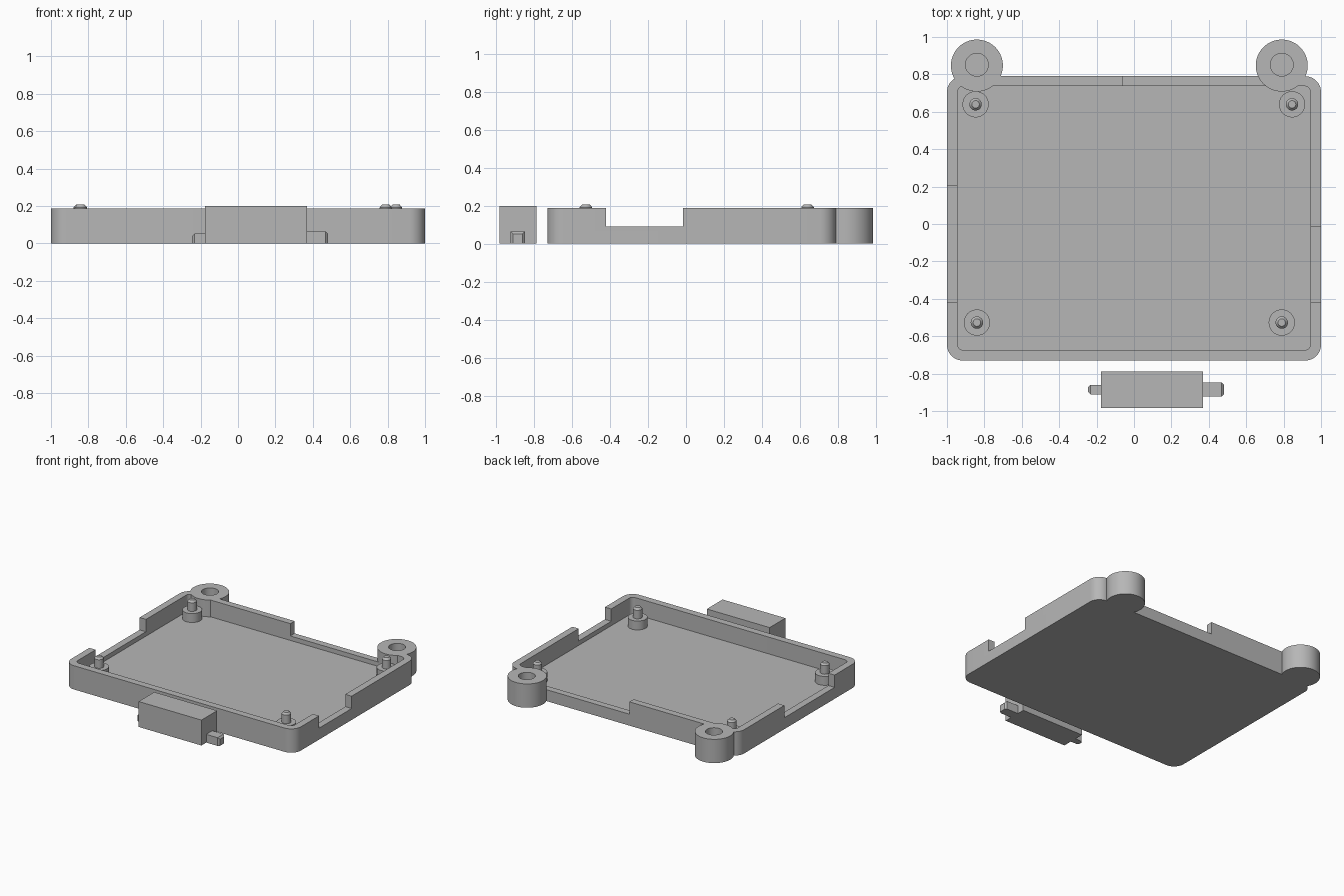
import bpy, bmesh, math

if "Cube" in bpy.data.objects:
    bpy.data.objects.remove(bpy.data.objects["Cube"])

grey = bpy.data.materials.new("plastic grey")
grey.diffuse_color = (0.47, 0.47, 0.47, 1)
grey.use_nodes = True
grey.node_tree.nodes["Principled BSDF"].inputs["Base Color"].default_value = grey.diffuse_color


def add_object(name, bm):
    bmesh.ops.recalc_face_normals(bm, faces=bm.faces)
    mesh = bpy.data.meshes.new(name)
    bm.to_mesh(mesh)
    bm.free()
    mesh.materials.append(grey)
    ob = bpy.data.objects.new(name, mesh)
    bpy.context.collection.objects.link(ob)
    return ob


def rounded_prism(name, x0, x1, y0, y1, z0, z1, r, steps=10):
    """Upright prism with a rounded rectangle outline."""
    bm = bmesh.new()
    corners = [(x1 - r, y1 - r), (x0 + r, y1 - r), (x0 + r, y0 + r), (x1 - r, y0 + r)]
    outline = []
    for i, (cx, cy) in enumerate(corners):
        for k in range(steps + 1):
            a = math.pi / 2 * (i + k / steps)
            outline.append(bm.verts.new((cx + r * math.cos(a), cy + r * math.sin(a), z0)))
    base = bm.faces.new(outline)
    top = bmesh.ops.extrude_face_region(bm, geom=[base])
    verts = [v for v in top["geom"] if isinstance(v, bmesh.types.BMVert)]
    bmesh.ops.translate(bm, verts=verts, vec=(0, 0, z1 - z0))
    return add_object(name, bm)


def box(name, x0, x1, y0, y1, z0, z1):
    bm = bmesh.new()
    bmesh.ops.create_cube(bm, size=1)
    for v in bm.verts:
        v.co = ((x0 + x1) / 2 + v.co.x * (x1 - x0),
                (y0 + y1) / 2 + v.co.y * (y1 - y0),
                (z0 + z1) / 2 + v.co.z * (z1 - z0))
    return add_object(name, bm)


def turned(name, x, y, profile, n=48):
    """Closed solid of revolution from (radius, height) rings."""
    bm = bmesh.new()
    rings = [[bm.verts.new((x + r * math.cos(math.tau * i / n),
                            y + r * math.sin(math.tau * i / n), z)) for i in range(n)]
             for r, z in profile]
    for a, b in zip(rings, rings[1:]):
        for i in range(n):
            j = (i + 1) % n
            bm.faces.new((a[i], a[j], b[j], b[i]))
    bm.faces.new(rings[0])
    bm.faces.new(rings[-1])
    return add_object(name, bm)


def combine(target, tool, operation):
    """Apply a boolean and remove the tool."""
    mod = target.modifiers.new("cut", 'BOOLEAN')
    mod.operation, mod.object, mod.solver = operation, tool, 'EXACT'
    deps = bpy.context.evaluated_depsgraph_get()
    mesh = bpy.data.meshes.new_from_object(target.evaluated_get(deps))
    target.modifiers.clear()
    target.data = mesh
    bpy.data.objects.remove(tool)


def tab(name, x_in, x_out, y0, y1, h):
    """Small tongue with its tip chamfered on the sides and top."""
    ob = box(name, min(x_in, x_out), max(x_in, x_out), y0, y1, 0, h)
    bm = bmesh.new()
    bm.from_mesh(ob.data)
    tip = [e for e in bm.edges
           if all(abs(v.co.x - x_out) < 1e-4 for v in e.verts)
           and not all(v.co.z < 1e-4 for v in e.verts)]
    bmesh.ops.bevel(bm, geom=tip, offset=0.013, segments=1, affect='EDGES')
    bm.to_mesh(ob.data)
    bm.free()


FLOOR, SILL, TOP = 0.055, 0.09, 0.187

# Tray shell with its hollow
tray = rounded_prism("tray", -1, 1, -0.73, 0.79, 0, TOP, 0.085)
hollow = rounded_prism("hollow", -0.945, 0.945, -0.675, 0.737, FLOOR, 0.4, 0.035)
combine(tray, hollow, 'DIFFERENCE')

# Lowered openings in the right, left and back walls
for x0, x1, y0, y1 in [(0.9, 1.1, -0.42, -0.015),
                       (-1.1, -0.9, -0.42, 0.205),
                       (-0.06, 0.72, 0.69, 0.84)]:
    combine(tray, box("opening", x0, x1, y0, y1, SILL, 0.4), 'DIFFERENCE')

# Round lugs on the back corners with blind sockets
for x in (-0.84, 0.79):
    combine(tray, turned("lug", x, 0.847, [(0.139, 0), (0.139, TOP)], 64), 'UNION')
    combine(tray, turned("socket", x, 0.8515, [(0.061, 0.05), (0.061, 0.4)]), 'DIFFERENCE')

# Standoffs with chamfered locating pins
for side, x, y in [("back_left", -0.847, 0.64), ("back_right", 0.845, 0.64),
                   ("front_left", -0.84, -0.527), ("front_right", 0.79, -0.527)]:
    turned(side + "_standoff", x, y,
           [(0.07, FLOOR - 0.01), (0.07, 0.125), (0.033, 0.125),
            (0.033, 0.192), (0.02, 0.207)], 40)

# Loose block with a tongue on each end
box("block", -0.177, 0.37, -0.983, -0.788, 0, 0.2)
tab("left_tongue", -0.177, -0.245, -0.912, -0.86, 0.053)
tab("right_tongue", 0.37, 0.482, -0.923, -0.848, 0.065)

# Smooth the round walls, keep hard edges
for ob in bpy.context.collection.objects:
    ob.select_set(True)
    bpy.context.view_layer.objects.active = ob
bpy.ops.object.shade_smooth_by_angle(angle=math.radians(30))
